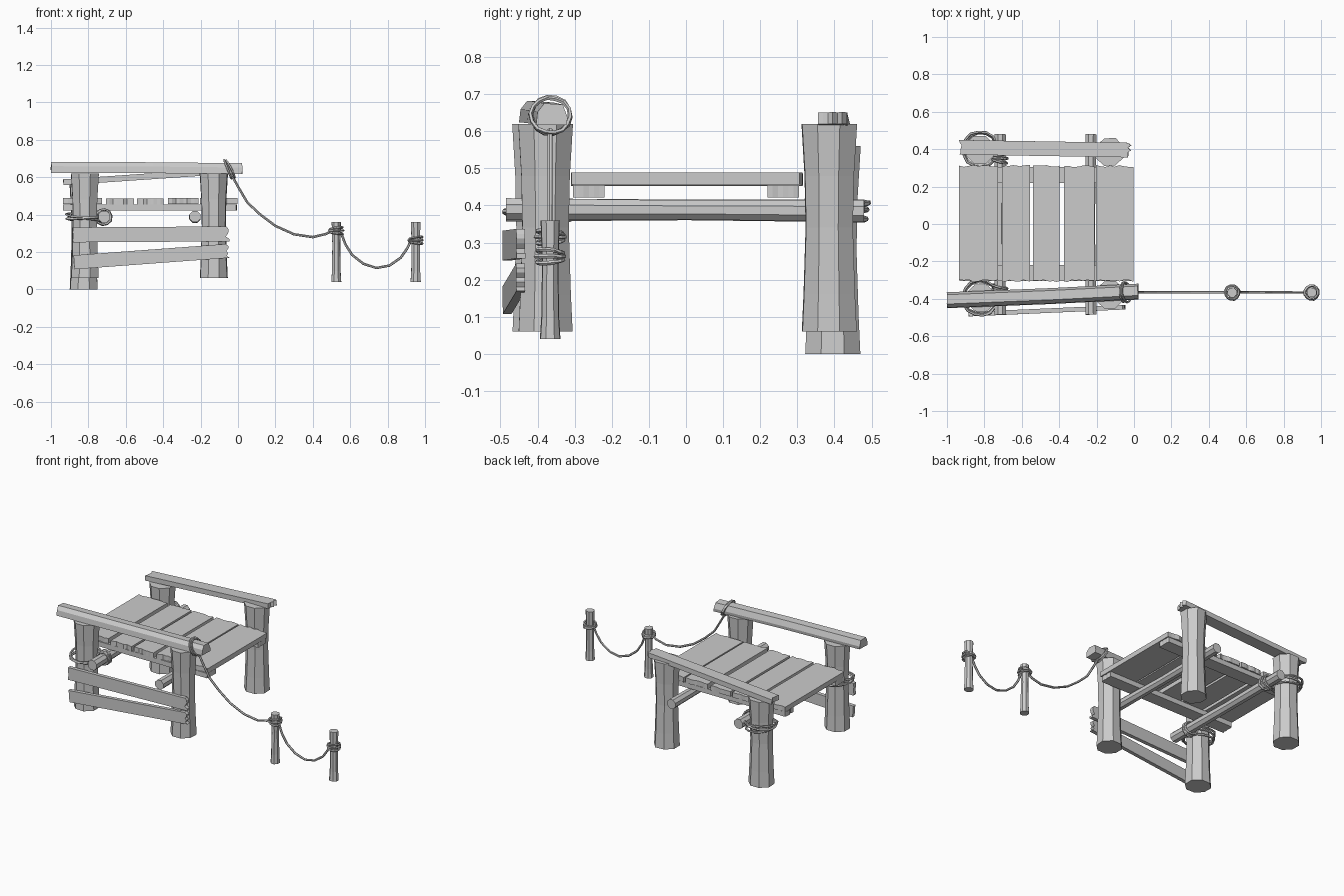
import bpy, bmesh, math, random
from mathutils import Vector

if "Cube" in bpy.data.objects:
    bpy.data.objects.remove(bpy.data.objects["Cube"])

random.seed(4)
grey = bpy.data.materials.new("plain grey")
grey.diffuse_color = (0.6, 0.6, 0.6, 1)
grey.use_nodes = True
grey.node_tree.nodes["Principled BSDF"].inputs["Base Color"].default_value = grey.diffuse_color


def finish(name, bm):
    bmesh.ops.recalc_face_normals(bm, faces=bm.faces)
    me = bpy.data.meshes.new(name)
    bm.to_mesh(me)
    bm.free()
    me.materials.append(grey)
    ob = bpy.data.objects.new(name, me)
    bpy.context.collection.objects.link(ob)
    return ob


def sweep(name, pts, radii, sides=8, closed=False, wobble=0.0, spin=0.0):
    """Tube through points, with a radius for each point."""
    bm = bmesh.new()
    pts = [Vector(p) for p in pts]
    n = len(pts)
    if not isinstance(radii, (list, tuple)):
        radii = [radii] * n
    jitter = [1 + random.uniform(-wobble, wobble) for _ in range(sides)]
    rings, u = [], None
    for i, p in enumerate(pts):
        a = pts[(i - 1) % n] if closed or i > 0 else p
        b = pts[(i + 1) % n] if closed or i < n - 1 else p
        t = (b - a).normalized()
        if u is None:
            u = t.orthogonal()
        u = (u - t * u.dot(t)).normalized()
        v = t.cross(u)
        ring = []
        for k in range(sides):
            g = 2 * math.pi * (k + spin) / sides
            ring.append(bm.verts.new(p + (u * math.cos(g) + v * math.sin(g)) * radii[i] * jitter[k]))
        rings.append(ring)
    for i in range(n if closed else n - 1):
        r, s = rings[i], rings[(i + 1) % n]
        for k in range(sides):
            j = (k + 1) % sides
            bm.faces.new((r[k], r[j], s[j], s[k]))
    if not closed:
        bm.faces.new(rings[0])
        bm.faces.new(rings[-1])
    return finish(name, bm)


def board(name, p0, p1, side, w, t, jag0=0.008, jag1=0.008, cuts=7):
    """Flat board between two points, with splintered ends."""
    p0, p1, s = Vector(p0), Vector(p1), Vector(side)
    d = (p1 - p0).normalized()
    s = (s - d * s.dot(d)).normalized()
    n = d.cross(s)
    out = []
    for i in range(cuts):
        out.append(p0 + s * w * (i / (cuts - 1) - 0.5) + d * random.uniform(0, jag0))
    for i in range(cuts):
        out.append(p1 + s * w * (0.5 - i / (cuts - 1)) - d * random.uniform(0, jag1))
    bm = bmesh.new()
    lo = [bm.verts.new(p - n * t / 2) for p in out]
    hi = [bm.verts.new(p + n * t / 2) for p in out]
    bm.faces.new(lo)
    bm.faces.new(hi)
    for i in range(len(out)):
        j = (i + 1) % len(out)
        bm.faces.new((lo[i], lo[j], hi[j], hi[i]))
    return finish(name, bm)


def loop(name, c, axis, r, rope=0.007, seg=14):
    """Closed rope ring around an axis."""
    c, a = Vector(c), Vector(axis).normalized()
    u = a.orthogonal().normalized()
    v = a.cross(u)
    pts = []
    for i in range(seg):
        g = 2 * math.pi * i / seg
        pts.append(c + (u * math.cos(g) + v * math.sin(g)) * r * random.uniform(0.96, 1.04))
    return sweep(name, pts, rope, 5, closed=True)


# Four thick posts, narrower at the waist; the back left one sits lower
for name, x, y, z in (("front_left_post", -0.82, -0.395, 0.06), ("front_right_post", -0.13, -0.38, 0.06),
                      ("back_left_post", -0.825, 0.395, 0.0), ("back_right_post", -0.13, 0.385, 0.06)):
    sweep(name, [(x, y, z), (x, y, z + 0.1), (x, y, z + 0.28), (x, y, z + 0.42), (x, y, z + 0.56)],
          [0.079, 0.074, 0.068, 0.071, 0.08], 8, wobble=0.04, spin=0.5)

# Round cross beams under the deck
sweep("left_beam", [(-0.715, -0.485, 0.388), (-0.72, 0, 0.388), (-0.715, 0.48, 0.385)], [0.034, 0.03, 0.033], 8, spin=0.5)
sweep("right_beam", [(-0.23, -0.485, 0.39), (-0.235, 0, 0.388), (-0.23, 0.48, 0.385)], [0.032, 0.028, 0.032], 8, spin=0.5)

# Deck joists running along x
for name, y in (("front_joist", -0.262), ("back_joist", 0.262)):
    board(name, (-0.935, y, 0.438), (-0.005, y, 0.438), (0, 1, 0), 0.085, 0.032)

# Deck planks
for i, (x0, x1) in enumerate(((-0.935, -0.727), (-0.705, -0.555), (-0.54, -0.397), (-0.373, -0.212), (-0.203, -0.003))):
    x = (x0 + x1) / 2
    z = 0.471 + random.uniform(-0.002, 0.002)
    board("deck_plank_%d" % (i + 1), (x, -0.31, z), (x, 0.315, z), (1, 0, 0), x1 - x0, 0.032, 0.012, 0.01, 9)

# Back hand rail, a sloping flat board
board("back_rail", (-0.935, 0.41, 0.573), (-0.015, 0.395, 0.636), (0, 1, 0), 0.078, 0.032, 0.015, 0.02)

# Front hand rail, a chamfered timber
bm = bmesh.new()
section = ((-0.042, 0), (0.04, 0), (0.043, 0.02), (0.03, 0.055), (-0.02, 0.058), (-0.038, 0.035))
ends = []
for x, y, z in ((-1.0, -0.408, 0.624), (-0.45, -0.386, 0.622), (0.022, -0.362, 0.617)):
    ends.append([bm.verts.new((x + random.uniform(-0.004, 0.004), y + a, z + b)) for a, b in section])
for r, s in zip(ends, ends[1:]):
    for k in range(6):
        j = (k + 1) % 6
        bm.faces.new((r[k], r[j], s[j], s[k]))
bm.faces.new(ends[0])
bm.faces.new(ends[-1])
finish("front_rail", bm)

# Two boards nailed across the front
board("upper_front_board", (-0.885, -0.482, 0.292), (-0.045, -0.445, 0.297), (0, 0, 1), 0.08, 0.024, 0.004, 0.022)
board("lower_front_board", (-0.88, -0.482, 0.145), (-0.045, -0.445, 0.207), (0, 0, 1), 0.075, 0.024, 0.004, 0.022)

# Rope lashings on the two left posts and their beam
for side, y in (("front", -0.395), ("back", 0.4)):
    for i, (z, tx, ty) in enumerate(((0.372, 0.08, 0.1), (0.385, -0.08, -0.05), (0.396, 0.05, -0.12))):
        loop("%s_post_lashing_%d" % (side, i + 1), (-0.822, y, z), (tx, ty, 1), 0.088 + 0.004 * i)
    s = 1 if y > 0 else -1
    for i in range(3):
        loop("%s_beam_lashing_%d" % (side, i + 1), (-0.718, s * (0.335 + 0.018 * i), 0.387),
             (0.25 - 0.2 * i, 1, 0.1), 0.041, 0.007, 10)

# Rope loops round the rail end
for i in range(2):
    loop("rail_loop_%d" % (i + 1), (-0.055 + 0.014 * i, -0.365, 0.643), (0.9, 0.1 * i, 0.35 + 0.1 * i), 0.053, 0.006)

# Two slim rope stakes with coils
for name, x, cz in (("near_stake", 0.525, 0.315), ("far_stake", 0.95, 0.263)):
    y = -0.366
    sweep(name, [(x, y, 0.04), (x, y, 0.1), (x, y, 0.24), (x, y, 0.33), (x, y, 0.36)],
          [0.029, 0.025, 0.023, 0.026, 0.027], 8, wobble=0.04, spin=0.5)
    for i in range(3):
        loop("%s_coil_%d" % (name, i + 1), (x, y, cz - 0.012 + 0.012 * i),
             (0.15 * (1 - i), 0.12 * (i - 1), 1), 0.036 + 0.003 * (i % 2), 0.006, 12)

# Hanging ropes
hang1 = ((-0.03, 0.605), (0.0, 0.55), (0.05, 0.465), (0.12, 0.4), (0.2, 0.34), (0.3, 0.295), (0.4, 0.28),
         (0.47, 0.297), (0.5, 0.312))
hang2 = ((0.55, 0.305), (0.575, 0.24), (0.61, 0.185), (0.67, 0.138), (0.74, 0.115), (0.81, 0.128),
         (0.87, 0.17), (0.905, 0.22), (0.925, 0.262))
for name, pts in (("long_rope", hang1), ("short_rope", hang2)):
    sweep(name, [(x, -0.366, z) for x, z in pts], 0.007, 6)
